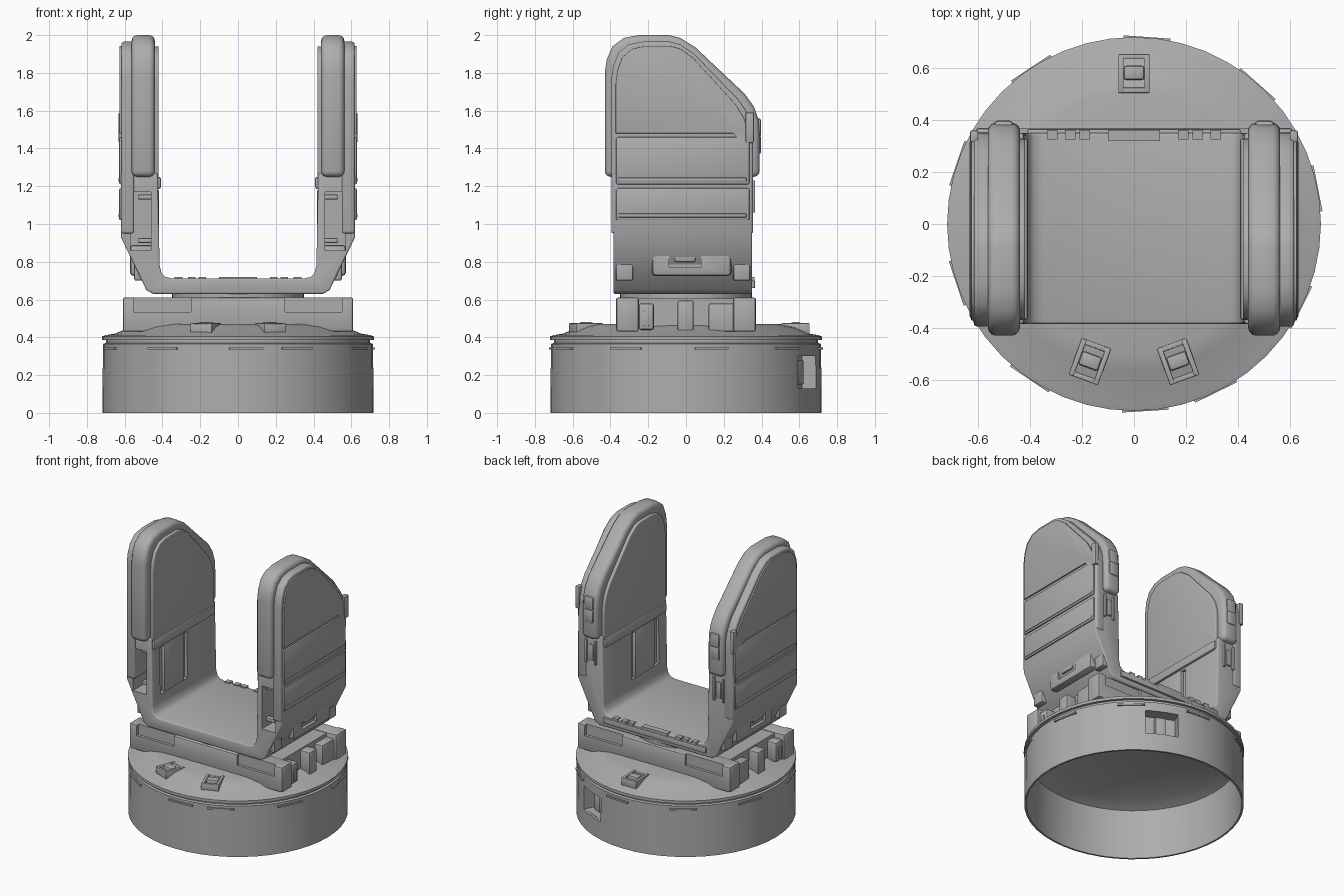
import bpy, bmesh, math
from mathutils import Matrix

if "Cube" in bpy.data.objects:
    bpy.data.objects.remove(bpy.data.objects["Cube"])

grey = bpy.data.materials.new("plain grey")
grey.use_nodes = True
GREY = (0.42, 0.42, 0.42, 1)
grey.diffuse_color = GREY
grey.node_tree.nodes["Principled BSDF"].inputs["Base Color"].default_value = GREY
parts = []


def finish(name, bm, bevel=0, mirror=False, segments=3):
    bmesh.ops.recalc_face_normals(bm, faces=bm.faces)
    mesh = bpy.data.meshes.new(name)
    bm.to_mesh(mesh)
    bm.free()
    mesh.materials.append(grey)
    obj = bpy.data.objects.new(name, mesh)
    bpy.context.collection.objects.link(obj)
    if bevel:
        mod = obj.modifiers.new("bevel", "BEVEL")
        mod.width, mod.segments = bevel, segments
        mod.limit_method, mod.angle_limit = "ANGLE", math.radians(40)
    if mirror:
        obj.modifiers.new("mirror", "MIRROR").use_mirror_merge = False
    parts.append(obj)
    return obj


def box(name, x, y, z, bevel=0, mirror=False, turn=None):
    bm = bmesh.new()
    bmesh.ops.create_cube(bm, size=1)
    for v in bm.verts:
        v.co = [r[0] + (c + 0.5) * (r[1] - r[0]) for c, r in zip(v.co, (x, y, z))]
    if turn:
        bm.transform(turn)
    return finish(name, bm, bevel, mirror, 2)


def prism(name, pts, axis, a, b, bevel=0, mirror=False):
    """Extrude a flat outline along x or y."""
    place = (lambda p, d: (d, *p)) if axis == "x" else (lambda p, d: (p[0], d, p[1]))
    bm = bmesh.new()
    ends = [[bm.verts.new(place(p, d)) for p in pts] for d in (a, b)]
    for end in ends:
        bm.faces.new(end)
    for i in range(len(pts)):
        j = (i + 1) % len(pts)
        bm.faces.new((ends[0][i], ends[0][j], ends[1][j], ends[1][i]))
    return finish(name, bm, bevel, mirror)


def lathe(name, pts, steps=48):
    bm = bmesh.new()
    vs = [bm.verts.new((r, 0, z)) for r, z in pts]
    es = [bm.edges.new(e) for e in zip(vs, vs[1:])]
    bmesh.ops.spin(bm, geom=vs + es, axis=(0, 0, 1), cent=(0, 0, 0),
                   angle=math.tau, steps=steps, use_duplicate=False)
    bmesh.ops.remove_doubles(bm, verts=bm.verts, dist=0.0005)
    return finish(name, bm)


def bake(obj):
    dg = bpy.context.evaluated_depsgraph_get()
    obj.data = bpy.data.meshes.new_from_object(obj.evaluated_get(dg))
    obj.modifiers.clear()


def cut(obj, cutters):
    for c in cutters:
        mod = obj.modifiers.new("cut", "BOOLEAN")
        mod.operation, mod.object, mod.solver = "DIFFERENCE", c, "EXACT"
    bake(obj)
    for c in cutters:
        parts.remove(c)
        bpy.data.objects.remove(c)


def spin_z(degrees, at=(0, 0, 0)):
    return Matrix.Translation(at) @ Matrix.Rotation(math.radians(degrees), 4, "Z")


# Hollow round base with a grooved rim and a low dome
base = lathe("base_drum", [(0, .43), (0, .475), (.5, .47), (.57, .455), (.65, .42),
                           (.70, .412), (.72, .405), (.72, .385), (.70, .385), (.70, .37),
                           (.715, .365), (.718, 0), (.705, 0), (.69, .35), (.6, .39), (0, .43)])
WINDOWS = (65, 115)
cut(base, [box("window_cutter", (.6, .8), (-.11, .11), (.13, .3), turn=spin_z(a)) for a in WINDOWS])
for a in WINDOWS:
    box("window_back", (.61, .625), (-.13, .13), (.11, .32), turn=spin_z(a))
    for s in (-1, 1):
        box("window_cheek", (.61, .695), sorted((s * .11, s * .13)), (.11, .32), turn=spin_z(a))
    for z in (.11, .3):
        box("window_shelf", (.61, .695), (-.13, .13), (z, z + .02), turn=spin_z(a))
    box("window_clip", (.62, .675), (-.035, .035), (.15, .28), .01, turn=spin_z(a))
for i in range(10):
    box("rim_tab", (.70, .722), (-.09, .09), (.335, .347), turn=spin_z(-64 + i * 37.5))

# Clips on the dome
for x, y, a in ((-.17, -.53, -20), (.17, -.53, 20), (0, .58, 0)):
    for s in (-1, 1):
        box("clip_side", sorted((s * .04, s * .06)), (-.075, .075), (.42, .475), .004, turn=spin_z(a, (x, y, 0)))
        box("clip_end", (-.06, .06), sorted((s * .055, s * .075)), (.42, .473), .004, turn=spin_z(a, (x, y, 0)))
    box("clip_bar", (-.04, .04), (-.025, .03), (.42, .48), .01, turn=spin_z(a, (x, y, 0)))

# Turntable block with side lugs
table = box("turntable", (-.53, .53), (-.33, .33), (.43, .605))
for s in (-1, 1):
    bar = box("turntable_bar", (-.61, .61), sorted((s * .25, s * .37)), (.43, .612), .012)
    bake(bar)
    cut(bar, [box("recess_cutter", sorted((t * .25, t * .55)), sorted((s * .35, s * .4)), (.535, .65))
              for t in (-1, 1)])
box("side_lug", (.5, .605), (-.045, .04), (.43, .595), .01, True)
box("side_block", (.5, .59), (.12, .3), (.43, .58), .01, True)
box("side_clip", (.5, .6), (-.25, -.17), (.44, .58), .012, True)
box("side_clip_bar", (.5, .607), (-.225, -.195), (.46, .54), .004, True)
lathe("swivel_plate", [(0, .60), (.35, .60), (.35, .64), (0, .64)])

# Fork frame: floor and lower arms in one outline
half = [(.45, .63), (.485, .65), (.62, .93), (.62, 1.27), (.425, 1.27),
        (.415, .78), (.405, .74), (.385, .72), (.35, .712)]
frame = prism("fork_frame", half + [(-x, z) for x, z in reversed(half)], "y", -.385, .35, .01)
bake(frame)
cutters = []
for s in (-1, 1):
    cutters.append(box("pocket_cutter", sorted((s * .46, s * .57)), (-.6, .02), (.86, 1.17)))
    cutters.append(box("panel_cutter", sorted((s * .3, s * .44)), (-.29, .02), (.84, 1.17)))
cut(frame, cutters)
box("inner_plate", (.418, .45), (-.24, -.02), (.82, 1.18), .006, True)
box("inner_ledge", (.408, .44), (-.37, .33), (1.185, 1.25), .012, True)
for z in (.9, 1.13):
    box("pocket_bar", (.45, .53), (-.34, -.3), (z, z + .025), .006, True)

# Floor edge strip and keys
box("floor_lip", (-.41, .41), (.34, .365), (.66, .7), .004)
box("floor_centre_key", (-.1, .1), (.32, .362), (.70, .719))
for x in (.19, .245, .315):
    box("floor_key", (x - .02, x + .02), (.325, .362), (.70, .719), 0, True)


def arm_outline(inset, bottom):
    rim = [(-.43, 1.80), (-.42, 1.87), (-.39, 1.94), (-.33, 1.985), (-.25, 2.0), (-.09, 2.0),
           (-.03, 1.985), (.05, 1.935), (.31, 1.69), (.36, 1.62), (.385, 1.55), (.39, 1.48)]
    pts = [(-.02 + (y + .02) * (1 - inset / .41), z - inset) for y, z in rim]
    return [(pts[0][0], bottom)] + pts + [(pts[-1][0], bottom)]


# Upper arms: padded rim, inner lining, outer shell and panels
prism("arm_rim", arm_outline(0, 1.25), "x", .44, .563, .03, True)
prism("inner_lining", arm_outline(.06, 1.2), "x", .42, .47, .006, True)
prism("outer_shell", arm_outline(.035, .95), "x", .55, .617, .012, True)
prism("top_panel", arm_outline(.058, 1.48), "x", .6, .627, .006, True)
for z0, z1 in ((1.21, 1.46), (1.02, 1.19)):
    box("outer_panel", (.6, .629), (-.37, .335), (z0, z1), .008, True)
    box("panel_ridge", (.6, .633), (-.36, .32), (z0 + .015, z0 + .035), .004, True)

# Rear latches
for z in (1.37, 1.46):
    box("latch_button", (.465, .54), (.37, .398), (z, z + .1), .02, True)
box("side_catch", (.6, .632), (.315, .36), (1.43, 1.59), .006, True)
for x in (.465, .54):
    box("clip_frame", (x, x + .015), (.34, .365), (1.06, 1.23), .003, True)
box("clip_tongue", (.49, .53), (.34, .36), (1.08, 1.2), .008, True)

# Lower arm housings with a recessed socket
housing = box("lower_housing", (.45, .572), (-.18, .24), (.725, .89), .02)
bake(housing)
cut(housing, [box("socket_cutter", (.55, .7), (-.09, .08), (.77, .95))])
housing.modifiers.new("mirror", "MIRROR").use_mirror_merge = False
box("socket_clip", (.54, .57), (-.06, .05), (.80, .87), .006, True)
for y in (-.37, .25):
    box("corner_foot", (.45, .55), (y, y + .09), (.70, .81), .01, True)

# Bake modifiers and smooth the rounded surfaces
for obj in parts:
    bake(obj)
    bpy.ops.object.select_all(action="DESELECT")
    obj.select_set(True)
    bpy.context.view_layer.objects.active = obj
    bpy.ops.object.shade_smooth_by_angle(angle=math.radians(35))
